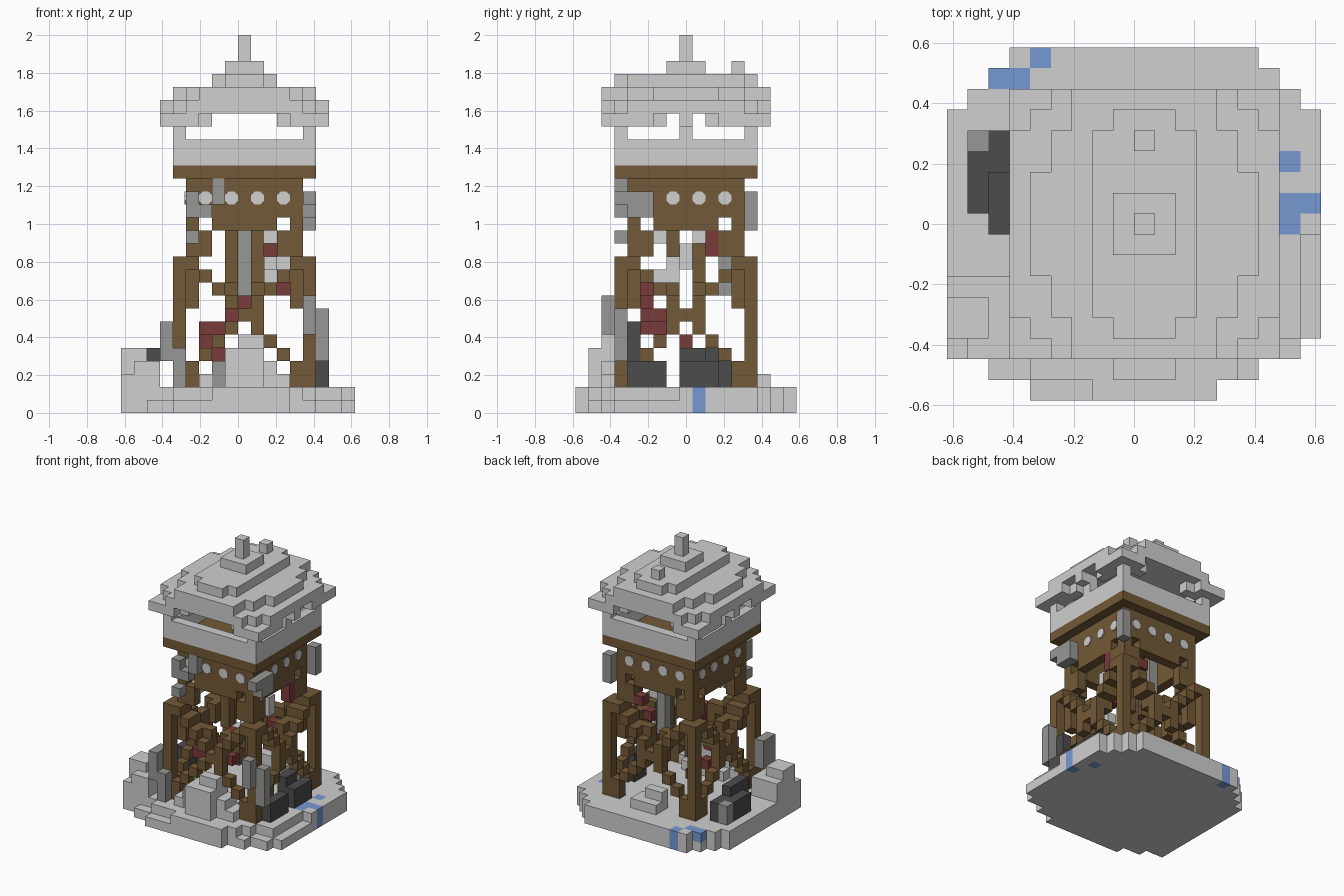
import bpy
import bmesh
from math import pi
from mathutils import Vector, Matrix

if "Cube" in bpy.data.objects:
    bpy.data.objects.remove(bpy.data.objects["Cube"])

V = 2 / 29                       # size of one block
CX, CY = 9, 8                    # tower axis, in block indices
parts = []                       # (name, material, cells)
filled = set()


def material(name, *srgb):
    m = bpy.data.materials.new(name)
    m.use_nodes = True
    col = [((c + 0.055) / 1.055) ** 2.4 for c in srgb] + [1]
    m.diffuse_color = col
    m.node_tree.nodes["Principled BSDF"].inputs["Base Color"].default_value = col
    return m


snow = material("snow", .815, .815, .815)
stone = material("stone", .595, .595, .59)
coal = material("dark_stone", .3, .3, .3)
wood = material("brown_wood", .45, .35, .215)
red = material("red_wood", .47, .23, .22)
water = material("water_blue", .465, .6, .825)


def box(i0, i1, j0, j1, k0, k1):
    """Cells of a block; the upper limits are exclusive."""
    return {(i, j, k) for i in range(i0, i1) for j in range(j0, j1) for k in range(k0, k1)}


def add(name, mat, *groups):
    cells = set().union(*groups) - filled
    filled.update(cells)
    parts.append((name, mat, cells))


def around(u, d, k):
    """One cell repeated on the four sides of the tower."""
    return {(CX + u, CY - d, k), (CX - u, CY + d, k), (CX + d, CY + u, k), (CX - d, CY - u, k)}


def braces(d, *spots):
    return set().union(*(around(s * u, d, k) for u, k in spots for s in (-1, 1)))


def ring(r, k0, k1):
    return (box(CX - r, CX + r + 1, CY - r, CY + r + 1, k0, k1)
            - box(CX - r + 1, CX + r, CY - r + 1, CY + r, k0, k1))


def centred(rx, ry, k0, k1):
    return box(CX - rx, CX + rx + 1, CY - ry, CY + ry + 1, k0, k1)


# Water showing through the ground
add("pond_water", water, box(4, 5, 16, 17, 0, 2), box(2, 4, 15, 16, 1, 2),
    box(16, 17, 8, 10, 1, 2), box(17, 18, 9, 10, 0, 2), box(16, 17, 11, 12, 0, 2))

# Snowy ground slab with ragged rim
add("ground", snow,
    box(4, 7, 0, 1, 0, 1), box(7, 13, 0, 1, 0, 2),
    box(2, 4, 1, 2, 0, 1), box(4, 14, 1, 2, 0, 2), box(14, 15, 1, 2, 0, 1),
    box(0, 15, 2, 3, 0, 2), box(15, 17, 2, 3, 0, 1), box(0, 17, 3, 14, 0, 2),
    box(17, 18, 3, 8, 0, 1), box(17, 18, 8, 14, 0, 2),
    box(1, 17, 14, 15, 0, 2), box(2, 16, 15, 16, 0, 2), box(3, 15, 16, 17, 0, 2))

# Tower legs: wide below, narrow above
add("legs", wood, *(box(CX + sx * r, CX + sx * r + 1, CY + sy * r, CY + sy * r + 1, k0, k1)
                    for sx in (-1, 1) for sy in (-1, 1)
                    for r, k0, k1 in ((5, 2, 12), (4, 8, 18))))

# Stones and boulders
add("stone_posts", stone, box(14, 15, 2, 3, 6, 9), box(15, 16, 3, 4, 4, 8),
    box(3, 4, 2, 4, 4, 7), box(4, 5, 2, 3, 2, 5), box(7, 8, 2, 3, 2, 4),
    box(1, 2, 12, 13, 2, 4))
add("boulders", coal, box(15, 16, 4, 7, 2, 4), box(14, 15, 4, 5, 4, 7),
    box(15, 16, 8, 11, 2, 4), box(14, 15, 8, 10, 2, 5),
    box(2, 3, 8, 13, 2, 4), box(2, 3, 8, 11, 4, 5), box(1, 2, 9, 12, 2, 4))

# Snow drifts
add("front_drift", snow, box(8, 11, 1, 2, 2, 5), box(6, 13, 2, 4, 2, 3),
    box(7, 12, 2, 4, 3, 4), box(8, 11, 2, 4, 4, 5), box(9, 11, 2, 3, 5, 6),
    box(7, 12, 4, 5, 2, 3))
add("corner_drift", snow, box(0, 3, 2, 6, 2, 3), box(0, 3, 3, 6, 3, 4),
    box(0, 2, 3, 5, 4, 5), box(1, 3, 2, 3, 3, 4))
add("back_drift", snow, box(8, 11, 13, 15, 2, 3), box(8, 10, 13, 14, 3, 4))

# Stair fragments inside the tower
add("red_stairs", red, {(7, 9, 4), (6, 8, 5), (6, 5, 6), (7, 5, 6), (7, 6, 6), (8, 5, 7),
                        (8, 6, 7), (9, 5, 8), (10, 5, 9), (12, 9, 9), (11, 12, 12),
                        (13, 10, 12), (13, 10, 13)})
add("snowy_steps", snow, {(11, 9, 14), (11, 9, 13), (12, 8, 12), (12, 8, 11), (11, 7, 11),
                          (11, 6, 10), (11, 7, 10), (10, 6, 9), (6, 5, 13), (6, 6, 13)})
add("stone_pillar", stone, box(9, 10, 11, 12, 9, 14))

# Crossed timber braces on all four sides
add("lower_braces", wood, braces(5, (4, 2), (4, 3), (3, 4), (2, 5), (1, 6), (1, 7), (0, 7))
    - {(8, 3, 7)})
add("middle_braces", wood, braces(5, (1, 8), (2, 9), (3, 10), (4, 11)),
    braces(4, (1, 8), (1, 9), (3, 10), (2, 9)))
add("upper_braces", wood, braces(4, (3, 12), (3, 13), (2, 14), (1, 14), (0, 14)))
add("inner_posts", wood, box(8, 9, 7, 8, 9, 15), box(10, 11, 9, 10, 9, 15))

# Board under the deck, deck and hanging stones
add("skirt_boards", wood, ring(4, 15, 18))
add("deck", wood, centred(5, 5, 18, 19))
add("hanging_stones", stone, box(14, 15, 13, 14, 14, 17), box(14, 15, 4, 6, 15, 17),
    box(14, 15, 3, 4, 16, 17), box(5, 6, 3, 4, 13, 14), box(5, 7, 3, 4, 15, 16),
    box(5, 6, 3, 4, 16, 17), box(7, 8, 3, 4, 16, 18))

# Parapet and roof posts
add("parapet", snow, ring(5, 19, 21))
add("roof_posts", snow, *(box(i, i + 1, j, j + 1, 21, 23) for i in (4, 14) for j in (3, 8, 13)))

# Stepped roof
open_side = box(6, 13, 0, 17, 22, 23)
add("lower_eaves", snow, (centred(6, 6, 22, 23) - centred(4, 5, 22, 23) - open_side
                          - {(i, j, 22) for i in (3, 15) for j in (6, 7, 9, 10)}
                          - {(i, j, 22) for i in (4, 14) for j in (7, 9)}),
    box(5, 7, 3, 4, 22, 23), box(12, 14, 3, 4, 22, 23),
    box(5, 7, 13, 14, 22, 23), box(12, 14, 13, 14, 22, 23))
add("eaves", snow, centred(6, 4, 23, 24), centred(5, 5, 23, 24), centred(4, 6, 23, 24))
add("middle_roof", snow, centred(3, 6, 24, 25), centred(4, 4, 24, 25), centred(5, 2, 24, 25))
add("upper_roof", snow, centred(1, 5, 25, 26), centred(2, 4, 25, 26))
add("ridge", snow, centred(1, 1, 26, 27))
add("finial", snow, box(9, 10, 8, 9, 27, 29), box(9, 10, 12, 13, 26, 27))

# Turn each group of cells into a mesh of its outer faces
DIRS = [Vector(s * (a == n) for a in range(3)) for n in range(3) for s in (-1, 1)]
ORIGIN = Vector((9, 8.5, 0))


def build(name, mat, cells):
    bm = bmesh.new()
    for c in cells:
        mid = Vector(c) + Vector((.5, .5, .5)) - ORIGIN
        for d in DIRS:
            if tuple(int(a + b) for a, b in zip(c, d)) in filled:
                continue
            p = Vector((d.y, d.z, d.x))
            q = d.cross(p)
            bm.faces.new([bm.verts.new((mid + (d + a * p + b * q) / 2) * V)
                          for a, b in ((-1, -1), (1, -1), (1, 1), (-1, 1))])
    bmesh.ops.remove_doubles(bm, verts=bm.verts, dist=V / 100)
    finish(name, mat, bm)


def finish(name, mat, bm):
    mesh = bpy.data.meshes.new(name)
    bm.to_mesh(mesh)
    bm.free()
    mesh.materials.append(mat)
    bpy.context.collection.objects.link(bpy.data.objects.new(name, mesh))


for p in parts:
    build(*p)

# Round snow studs on the boards under the deck
bm = bmesh.new()
axis = Vector((CX + .5, CY + .5, 16.5)) - ORIGIN
for side in range(4):
    turn = Matrix.Translation(axis * V) @ Matrix.Rotation(side * pi / 2, 4, 'Z')
    for u in (-3, -1, 1, 3):
        place = (turn @ Matrix.Translation((u * V, -4.5 * V - .003, 0))
                 @ Matrix.Rotation(pi / 2, 4, 'X') @ Matrix.Rotation(pi / 8, 4, 'Z'))
        bmesh.ops.create_cone(bm, cap_ends=True, segments=8, radius1=V * .54,
                              radius2=V * .54, depth=.008, matrix=place)
finish("board_studs", snow, bm)
